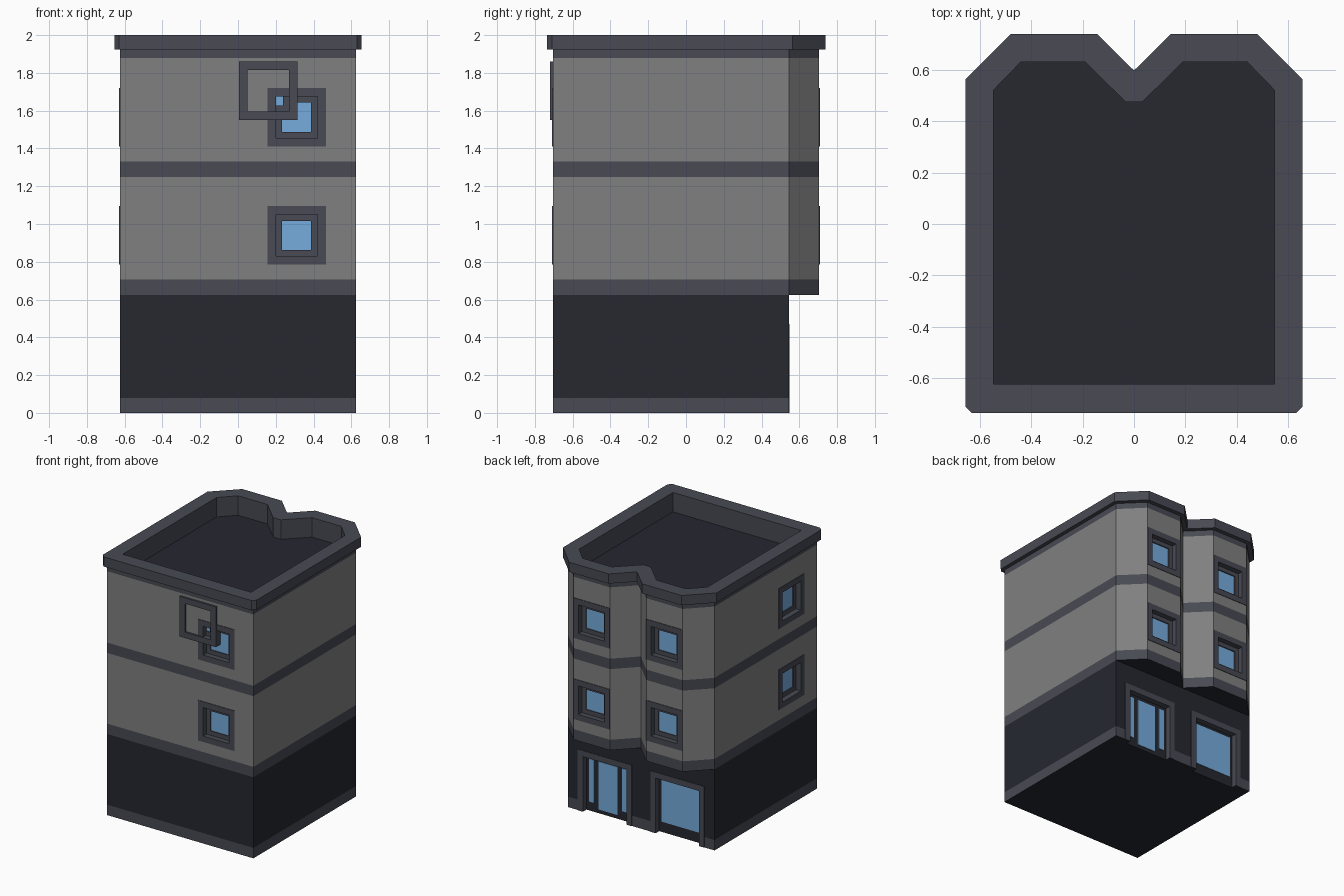
import bpy, bmesh
from mathutils import Matrix, Vector

if "Cube" in bpy.data.objects:
    bpy.data.objects.remove(bpy.data.objects["Cube"])


def material(name, rgb):
    m = bpy.data.materials.new(name)
    m.diffuse_color = (*rgb, 1)
    m.use_nodes = True
    m.node_tree.nodes["Principled BSDF"].inputs["Base Color"].default_value = m.diffuse_color
    return m


TRIM = material("trim", (0.065, 0.068, 0.087))
DARK = material("dark", (0.019, 0.021, 0.030))
WALL = material("wall", (0.216, 0.216, 0.216))
GLASS = material("glass", (0.18, 0.41, 0.72))


def finish(bm, name, mats, matrix=Matrix()):
    bmesh.ops.transform(bm, matrix=matrix, verts=bm.verts)
    bmesh.ops.recalc_face_normals(bm, faces=bm.faces)
    me = bpy.data.meshes.new(name)
    bm.to_mesh(me)
    bm.free()
    for m in mats:
        me.materials.append(m)
    ob = bpy.data.objects.new(name, me)
    bpy.context.collection.objects.link(ob)
    return ob


def side(origin, u, n):
    """Matrix for a wall: local x along the wall, local y outward, z up."""
    m = Matrix((u, n, (0, 0, 1))).transposed().to_4x4()
    m.translation = Vector(origin)
    return m


FRONT = side((0, -0.705, 0), (1, 0, 0), (0, -1, 0))
LEFT = side((-0.625, 0, 0), (0, 1, 0), (-1, 0, 0))
BAY = side((0, 0.705, 0), (1, 0, 0), (0, 1, 0))
SHOP = side((0, 0.545, 0), (1, 0, 0), (0, 1, 0))


def prism(name, pts, d0, d1, mat, matrix):
    """Extrude an outline drawn on a wall from depth d0 to d1."""
    bm = bmesh.new()
    f = bm.faces.new([bm.verts.new((x, d0, z)) for x, z in pts])
    new = bmesh.ops.extrude_face_region(bm, geom=[f])["geom"]
    bmesh.ops.translate(bm, vec=(0, d1 - d0, 0),
                        verts=[v for v in new if isinstance(v, bmesh.types.BMVert)])
    return finish(bm, name, [mat], matrix)


def rect(x0, x1, z0, z1):
    return [(x0, z0), (x1, z0), (x1, z1), (x0, z1)]


def square(cx, cz, h):
    return rect(cx - h, cx + h, cz - h, cz + h)


def ring(name, cx, cz, outer, inner, d0, d1, mat, matrix):
    bm = bmesh.new()
    loops = [[bm.verts.new((x, d, z)) for x, z in square(cx, cz, h)]
             for h, d in ((outer, d0), (outer, d1), (inner, d1), (inner, d0))]
    for a, b in zip(loops, loops[1:] + loops[:1]):
        for i in range(4):
            j = (i + 1) % 4
            bm.faces.new((a[i], a[j], b[j], b[i]))
    return finish(bm, name, [mat], matrix)


cutters = []


def window(cx, cz, matrix, shift=0.0, cut=True):
    ring("window_frame", cx, cz, 0.155, 0.11, -0.04 if not cut else 0,
         0.004 + shift, TRIM, matrix)
    ring("window_sash", cx, cz, 0.11, 0.077, -0.05, -0.037 + shift, TRIM, matrix)
    prism("window_glass", square(cx, cz, 0.078), -0.05, -0.045 + shift, GLASS, matrix)
    if cut:
        cutters.append(prism("window_cutter", square(cx, cz, 0.11), -0.05, 0.1, TRIM, matrix))


# Building shell: half outlines (x >= 0) mirrored and stacked
ground = [(0.625, -0.705), (0.625, -0.705), (0.625, 0.545), (0.465, 0.545), (0.155, 0.545), (0, 0.545)]
upper = [(0.625, -0.705), (0.625, -0.705), (0.625, 0.545), (0.465, 0.705), (0.155, 0.705), (0, 0.55)]
cornice = [(0.63, -0.735), (0.655, -0.71), (0.655, 0.563), (0.48, 0.738), (0.143, 0.738), (0, 0.597)]
inner = [(0.547, -0.623), (0.547, -0.623), (0.547, 0.52), (0.44, 0.63), (0.19, 0.63), (0.033, 0.475)]
levels = [(ground, 0, 0), (ground, 0.08, 1), (ground, 0.625, 1), (upper, 0.625, 0),
          (upper, 0.705, 2), (upper, 1.25, 0), (upper, 1.33, 2), (upper, 1.88, 0),
          (upper, 1.925, 0), (cornice, 1.925, 0), (cornice, 2.0, 0),
          (inner, 2.0, 0), (inner, 1.85, 1)]
bm = bmesh.new()
loops = [[bm.verts.new((x, y, z)) for x, y in half + [(-x, y) for x, y in reversed(half)]]
         for half, z, _ in levels]
for (a, b), (_, _, mat) in zip(zip(loops, loops[1:]), levels):
    for i in range(12):
        j = (i + 1) % 12
        bm.faces.new((a[i], a[j], b[j], b[i])).material_index = mat
for cap in (loops[0], loops[-1]):
    bm.faces.new(cap).material_index = 1
bmesh.ops.remove_doubles(bm, verts=bm.verts, dist=1e-4)
building = finish(bm, "building_shell", [TRIM, DARK, WALL])

# Windows on both upper floors: front, left side and the two back bays
for z in (0.94, 1.565):
    window(0.31, z, FRONT)
    window(-0.39, z, LEFT)
    for x in (-0.31, 0.31):
        window(x, z, BAY)
# Extra window overlapping the upper front one, mostly buried in the wall
window(0.16, 1.705, FRONT, shift=0.01, cut=False)

# Ground-floor openings with portal frames
for c, name in ((0.31, "door"), (-0.31, "shop_window")):
    portal = [(-0.23, 0), (-0.23, 0.47), (0.23, 0.47), (0.23, 0),
              (0.185, 0), (0.185, 0.425), (-0.185, 0.425), (-0.185, 0)]
    prism(name + "_frame", [(c + x, z) for x, z in portal], 0, 0.004, TRIM, SHOP)
    prism(name + "_panel", rect(c - 0.185, c + 0.185, 0, 0.425), -0.05, -0.04, DARK, SHOP)
    cutters.append(prism(name + "_cutter", rect(c - 0.185, c + 0.185, -0.1, 0.425),
                         -0.05, 0.1, TRIM, SHOP))
for x0, x1, z0 in ((0.147, 0.192, 0.07), (0.23, 0.39, 0.03), (0.428, 0.473, 0.07)):
    prism("door_glass", rect(x0, x1, z0, 0.4), -0.045, -0.037, GLASS, SHOP)
prism("shop_glass", rect(-0.475, -0.145, 0.08, 0.405), -0.045, -0.037, GLASS, SHOP)

# Cut all the recesses into the shell
for c in cutters:
    mod = building.modifiers.new("recess", "BOOLEAN")
    mod.object = c
    mod.solver = "EXACT"
    c.hide_render = True
    c.hide_viewport = True
